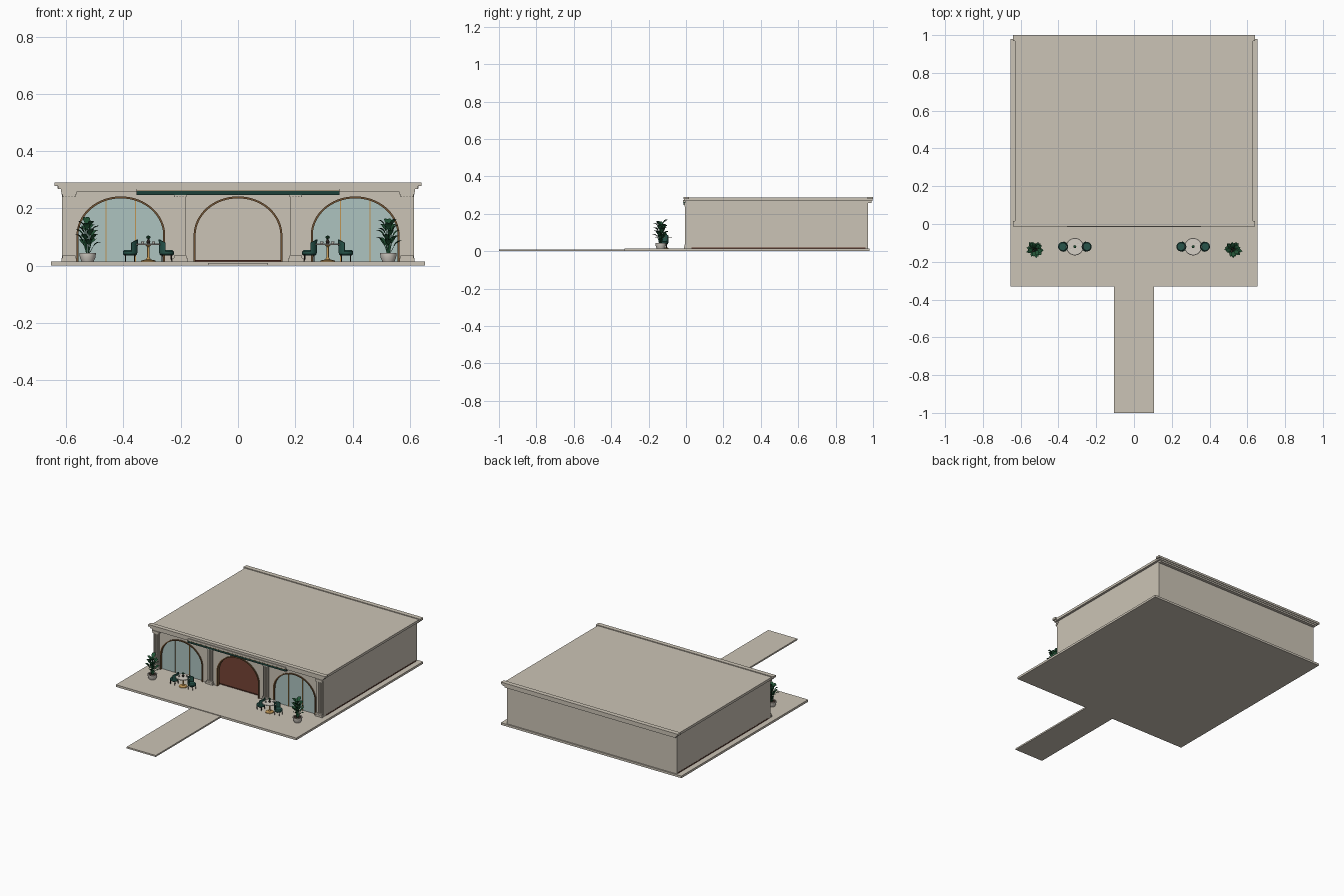
import bpy, bmesh, math, random
from mathutils import Vector

if "Cube" in bpy.data.objects:
    bpy.data.objects.remove(bpy.data.objects["Cube"])

random.seed(4)

def mat(name, r, g, b):
    m = bpy.data.materials.new(name)
    m.diffuse_color = (r, g, b, 1)
    m.use_nodes = True
    m.node_tree.nodes["Principled BSDF"].inputs["Base Color"].default_value = m.diffuse_color
    return m

STONE = mat("warm stone", 0.60, 0.55, 0.465)
GLASS = mat("pale glass", 0.42, 0.55, 0.53)
BRONZE = mat("bronze", 0.17, 0.09, 0.035)
GOLD = mat("gold", 0.52, 0.30, 0.09)
GREEN = mat("dark green", 0.012, 0.05, 0.04)
TEAL = mat("teal fabric", 0.02, 0.09, 0.07)
LEAF = mat("leaf green", 0.015, 0.085, 0.035)
FLOOR = mat("brown floor", 0.11, 0.035, 0.022)
POT = mat("pale ceramic", 0.66, 0.62, 0.56)
DARK = mat("dark wood", 0.03, 0.02, 0.015)

def finish(bm, name, m, smooth=False):
    bmesh.ops.recalc_face_normals(bm, faces=bm.faces)
    me = bpy.data.meshes.new(name)
    bm.to_mesh(me)
    bm.free()
    me.materials.append(m)
    ob = bpy.data.objects.new(name, me)
    bpy.context.collection.objects.link(ob)
    if smooth:
        bpy.ops.object.select_all(action='DESELECT')
        ob.select_set(True)
        bpy.context.view_layer.objects.active = ob
        bpy.ops.object.shade_smooth_by_angle(angle=math.radians(40))
    return ob

def box(name, x0, x1, y0, y1, z0, z1, m):
    bm = bmesh.new()
    bmesh.ops.create_cube(bm, size=1)
    for v in bm.verts:
        v.co = ((x0 + x1) / 2 + v.co.x * (x1 - x0), (y0 + y1) / 2 + v.co.y * (y1 - y0),
                (z0 + z1) / 2 + v.co.z * (z1 - z0))
    return finish(bm, name, m)

def lathe(name, x, y, profile, m, seg=24):
    """Spin (radius, z) points around a vertical axis."""
    bm = bmesh.new()
    vs = [bm.verts.new((x + r, y, z)) for r, z in profile]
    es = [bm.edges.new(p) for p in zip(vs, vs[1:])]
    bmesh.ops.spin(bm, geom=vs + es, cent=(x, y, 0), axis=(0, 0, 1), angle=2 * math.pi,
                   steps=seg, use_merge=True)
    bmesh.ops.remove_doubles(bm, verts=bm.verts, dist=1e-5)
    return finish(bm, name, m, True)

def plate(name, pts, y0, y1, m):
    """Extrude an xz outline along y."""
    bm = bmesh.new()
    f = bm.faces.new([bm.verts.new((x, y0, z)) for x, z in pts])
    g = bmesh.ops.extrude_face_region(bm, geom=[f])
    bmesh.ops.translate(bm, vec=(0, y1 - y0, 0),
                        verts=[v for v in g["geom"] if isinstance(v, bmesh.types.BMVert)])
    return finish(bm, name, m)

G, HW, SPRING, RISE = 0.014, 0.152, 0.105, 0.134

def arch(cx, grow=0.0, n=32):
    pts = [(cx - HW - grow, G)]
    for i in range(n + 1):
        a = math.pi * (1 - i / n)
        pts.append((cx + (HW + grow) * math.cos(a), SPRING + (RISE + grow) * math.sin(a)))
    return pts + [(cx + HW + grow, G)]

# ground: terrace slab and entrance path
box("terrace_slab", -0.653, 0.653, -0.33, 0.98, 0, G, STONE)
box("entrance_path", -0.105, 0.105, -1.0, -0.33, 0, 0.010, STONE)

# building shell
box("interior_floor", -0.6165, 0.6165, 0.03, 0.96, G - 0.004, 0.020, FLOOR)
for s, n in ((-1, "left"), (1, "right")):
    box(n + "_wall", *sorted((s * 0.60, s * 0.615)), 0.005, 0.972, G, 0.272, STONE)
box("back_wall", -0.615, 0.615, 0.957, 0.972, G, 0.272, STONE)
box("roof", -0.63, 0.63, 0.0, 0.99, 0.270, 0.286, STONE)
outline = [(-0.615, 0.272), (-0.615, G)]
for cx in (-0.409, 0, 0.409):
    outline += arch(cx)
outline += [(0.615, G), (0.615, 0.272)]
plate("front_wall", outline, 0.003, 0.025, STONE)

# arch frames, glass and mullions
for cx, n in ((-0.409, "left"), (0, "door"), (0.409, "right")):
    plate(n + "_arch_frame", arch(cx, 0.003) + arch(cx, -0.004)[::-1], -0.003, 0.022, BRONZE)
    if cx:
        plate(n + "_window_glass", arch(cx), 0.012, 0.016, GLASS)
        for k in (-1, 1):
            x = cx + k * 0.0515
            top = SPRING + RISE * math.sqrt(1 - (0.0515 / HW) ** 2)
            box(n + "_mullion", x - 0.0015, x + 0.0015, 0.007, 0.014, G, top, GOLD)

# fluted pilasters
for cx in (-0.590, -0.202, 0.202, 0.590):
    box("pilaster_base", cx - 0.026, cx + 0.026, -0.010, 0.004, G, 0.026, STONE)
    box("pilaster_base_moulding", cx - 0.022, cx + 0.022, -0.008, 0.004, 0.026, 0.036, STONE)
    box("pilaster_shaft", cx - 0.019, cx + 0.019, -0.002, 0.004, 0.036, 0.244, STONE)
    for k in (-1.5, -0.5, 0.5, 1.5):
        x = cx + k * 0.0102
        box("pilaster_rib", x - 0.003, x + 0.003, -0.006, 0.0, 0.038, 0.240, STONE)
    box("pilaster_neck", cx - 0.022, cx + 0.022, -0.008, 0.004, 0.240, 0.249, STONE)
    box("pilaster_capital", cx - 0.026, cx + 0.026, -0.010, 0.004, 0.249, 0.258, STONE)

# stepped cornices, front and back
for w, d, z0, z1 in ((0.618, 0.008, 0.258, 0.268), (0.629, 0.012, 0.268, 0.278),
                     (0.640, 0.016, 0.278, 0.291)):
    box("front_cornice", -w, w, -d + 0.002, 0.015, z0, z1, STONE)
    box("back_cornice", -w, w, 0.970, 0.984 + d, z0, z1, STONE)

# fascia over the entrance
box("fascia_band", -0.355, 0.355, -0.015, 0.004, 0.262, 0.275, STONE)
box("fascia_green_valance", -0.355, 0.355, -0.013, 0.004, 0.247, 0.262, GREEN)
box("fascia_gold_trim", -0.355, 0.355, -0.016, 0.0, 0.2605, 0.2625, BRONZE)

# terrace tables and chairs
def chair(x, y, s):
    lathe("chair_seat", x, y, [(0, 0.036), (0.021, 0.036), (0.025, 0.040), (0.025, 0.049),
                               (0.020, 0.054), (0, 0.054)], TEAL)
    bm = bmesh.new()                      # curved back on the table side
    n, rings = 12, []
    for i in range(n + 1):
        a = math.radians(-80 + 160 * i / n)
        top = 0.078 + 0.013 * math.cos(a)
        rings.append([bm.verts.new((x + s * r * math.cos(a), y + r * math.sin(a), z))
                      for r, z in ((0.021, 0.045), (0.026, 0.045), (0.028, top), (0.023, top))])
    for p, q in zip(rings, rings[1:]):
        for j in range(4):
            k = (j + 1) % 4
            bm.faces.new((p[j], p[k], q[k], q[j]))
    bm.faces.new(rings[0])
    bm.faces.new(rings[-1])
    finish(bm, "chair_back", TEAL, True)
    for dx in (-1, 1):
        for dy in (-1, 1):
            lathe("chair_leg", x + dx * 0.016, y + dy * 0.016,
                  [(0, G), (0.0015, G), (0.0025, 0.038), (0, 0.038)], DARK, 8)

for cx in (-0.313, 0.313):
    y = -0.12
    lathe("table_base", cx, y, [(0, G), (0.026, G), (0.025, 0.018), (0.008, 0.022), (0.004, 0.03),
                                (0.004, 0.066), (0.012, 0.073), (0, 0.073)], GOLD)
    lathe("table_top", cx, y, [(0, 0.072), (0.044, 0.072), (0.046, 0.0745), (0.044, 0.077),
                               (0, 0.077)], POT, 40)
    lathe("vase", cx, y, [(0, 0.077), (0.005, 0.077), (0.007, 0.083), (0.003, 0.091),
                          (0.004, 0.094), (0, 0.094)], DARK, 16)
    lathe("vase_flowers", cx, y, [(0, 0.092), (0.007, 0.096), (0.008, 0.101), (0, 0.106)], LEAF, 8)
    for dx, dy in ((-0.02, -0.012), (0.018, 0.014)):
        lathe("cup", cx + dx, y + dy, [(0, 0.077), (0.004, 0.077), (0.006, 0.084), (0, 0.083)],
              POT, 12)
    chair(cx - 0.064, y, 1)
    chair(cx + 0.064, y, -1)

# potted plants
def leaf(bm, base, out, up, length, width):
    """Arched folded blade that droops towards its tip."""
    side = Vector((-out.y, out.x, 0))
    rows = []
    for i in range(7):
        t = i / 6
        p = base + out * (length * t * 0.75) + Vector((0, 0, up * length * (t - 0.55 * t * t)))
        w = width * math.sin(math.pi * (0.06 + 0.93 * t ** 0.8))
        rows.append([bm.verts.new(p + side * (k * w) + Vector((0, 0, abs(k) * w * 0.35)))
                     for k in (-1, 0, 1)])
    for a, b in zip(rows, rows[1:]):
        for j in (0, 1):
            bm.faces.new((a[j], a[j + 1], b[j + 1], b[j]))

def stem(bm, a, b, r):
    ring = [[bm.verts.new(p + Vector((r * math.cos(t), r * math.sin(t), 0)))
             for t in (0, 2.09, 4.19)] for p in (a, b)]
    for j in range(3):
        k = (j + 1) % 3
        bm.faces.new((ring[0][j], ring[0][k], ring[1][k], ring[1][j]))

for cx in (-0.525, 0.525):
    y = -0.135
    lathe("plant_pot", cx, y, [(0, G), (0.021, G), (0.027, 0.028), (0.029, 0.042), (0.029, 0.045),
                               (0.025, 0.045), (0.024, 0.040), (0, 0.040)], POT, 28)
    lathe("pot_soil", cx, y, [(0, 0.042), (0.0245, 0.0415)], DARK, 20)
    bm = bmesh.new()
    for i in range(20):
        a = i * 2.4 + random.uniform(-0.2, 0.2)
        out = Vector((math.cos(a), math.sin(a), 0))
        h = 0.065 + 0.075 * i / 19
        r = 0.018 - 0.010 * i / 19
        root, tip = Vector((cx, y, 0.04)) + out * 0.004, Vector((cx, y, h)) + out * r
        stem(bm, root, tip, 0.0012)
        leaf(bm, tip, out, random.uniform(0.9, 1.6), random.uniform(0.034, 0.042),
             random.uniform(0.010, 0.013))
    finish(bm, "plant_leaves", LEAF, True)
